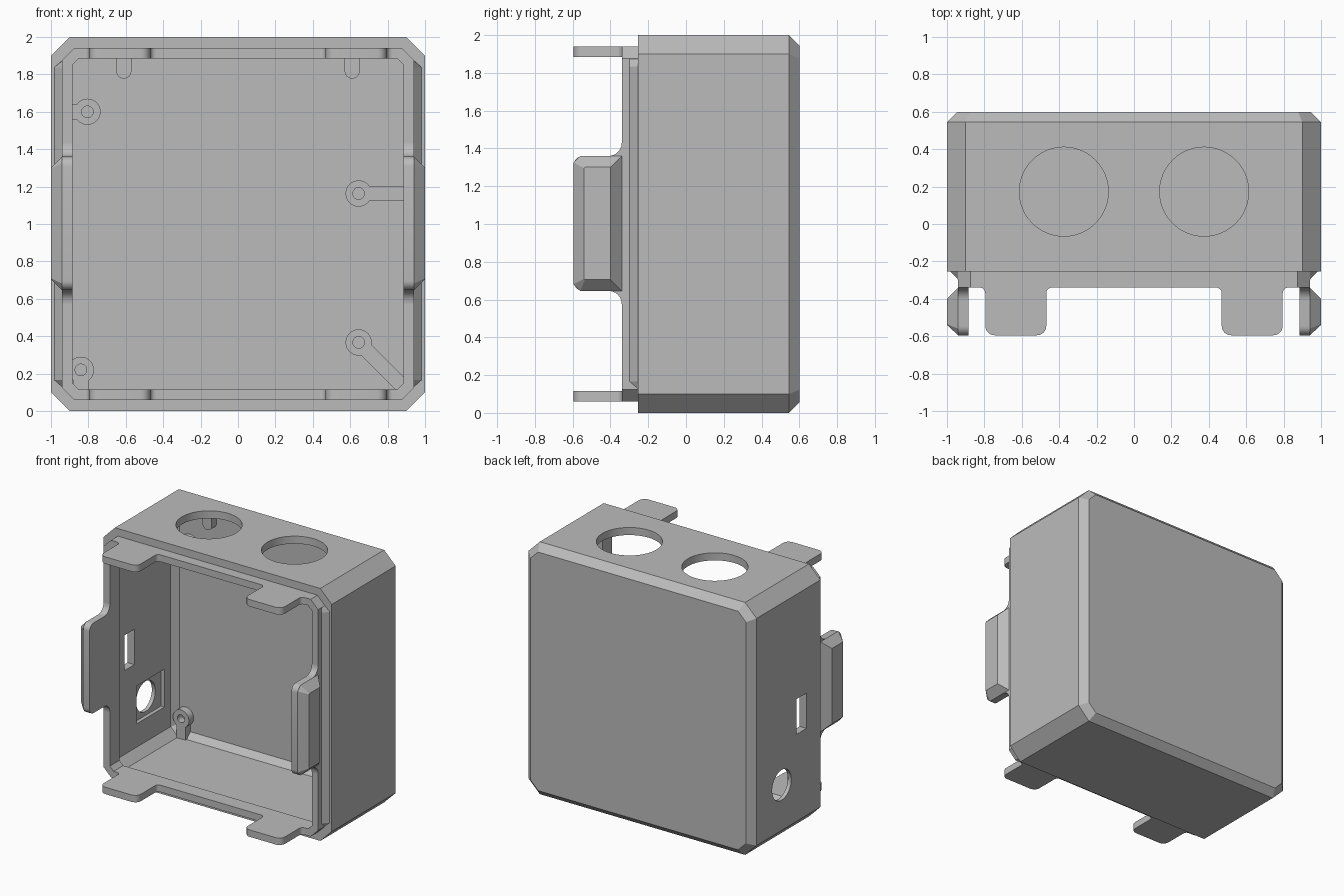
import bpy, bmesh
from math import cos, sin, pi, atan2, radians
from mathutils import Vector

if "Cube" in bpy.data.objects:
    bpy.data.objects.remove(bpy.data.objects["Cube"], do_unlink=True)

grey = bpy.data.materials.new("plain grey")
grey.use_nodes = True
grey.diffuse_color = (0.5, 0.5, 0.5, 1)
grey.node_tree.nodes["Principled BSDF"].inputs["Base Color"].default_value = (0.5, 0.5, 0.5, 1)


def loft(name, rings, caps=True):
    """Skin a list of equal-length point rings."""
    bm = bmesh.new()
    rows = [[bm.verts.new(p) for p in ring] for ring in rings]
    n = len(rows[0])
    for a, b in zip(rows, rows[1:]):
        for i in range(n):
            j = (i + 1) % n
            bm.faces.new((a[i], a[j], b[j], b[i]))
    if caps:
        bm.faces.new(rows[0])
        bm.faces.new(rows[-1])
    bmesh.ops.recalc_face_normals(bm, faces=bm.faces)
    mesh = bpy.data.meshes.new(name)
    bm.to_mesh(mesh)
    bm.free()
    mesh.materials.append(grey)
    obj = bpy.data.objects.new(name, mesh)
    bpy.context.collection.objects.link(obj)
    return obj


def smooth(obj):
    bpy.ops.object.select_all(action='DESELECT')
    obj.select_set(True)
    bpy.context.view_layer.objects.active = obj
    bpy.ops.object.shade_smooth_by_angle(angle=radians(30))


def octagon(inset, y):
    """Chamfered square in the xz plane, offset inwards from the case outline."""
    h = 1 - inset
    k = h - (0.1 - 0.586 * inset)
    pts = [(h, -k), (h, k), (k, h), (-k, h), (-h, k), (-h, -k), (-k, -h), (k, -h)]
    return [Vector((x, y, z + 1)) for x, z in pts]


def circle(x, z, r, y, n=32):
    return [Vector((x + r * cos(2 * pi * i / n), y, z + r * sin(2 * pi * i / n))) for i in range(n)]


def arc(cx, cy, r, a0, a1, n=6):
    return [(cx + r * cos(radians(a0 + (a1 - a0) * i / n)),
             cy + r * sin(radians(a0 + (a1 - a0) * i / n))) for i in range(n + 1)]


def tab_outline(w, d, r, f):
    """Tab with rounded tip corners and filleted root."""
    half = arc(w + f, f, f, 270, 180) + arc(w - r, d - r, r, 0, 90)
    return half + [(-u, v) for u, v in reversed(half)]


# Case: one continuous wall with back bevel, front lip and hollow inside
profile = [(0.055, 0.6), (0, 0.545), (0, -0.255), (0.06, -0.255), (0.06, -0.34),
           (0.115, -0.34), (0.115, -0.22), (0.06, -0.165), (0.06, 0.5), (0.105, 0.545)]
case = loft("case", [octagon(i, y) for i, y in profile])


# Openings cut through the walls
def cut(cutter):
    mod = case.modifiers.new("cut", 'BOOLEAN')
    mod.operation = 'DIFFERENCE'
    mod.solver = 'EXACT'
    mod.object = cutter
    cutter.hide_render = True
    bpy.ops.object.select_all(action='DESELECT')
    case.select_set(True)
    bpy.context.view_layer.objects.active = case
    bpy.ops.object.modifier_apply(modifier=mod.name)
    bpy.data.objects.remove(cutter, do_unlink=True)


def box(name, x0, x1, y0, y1, z0, z1):
    return loft(name, [[Vector((x, y, z)) for y, z in ((y0, z0), (y1, z0), (y1, z1), (y0, z1))]
                       for x in (x0, x1)])


for x in (-0.375, 0.375):
    cut(loft("top_hole_cutter", [[Vector((p.x, p.z, z)) for p in circle(x, 0.173, 0.238, 0, 48)]
                                 for z in (1.8, 2.1)]))
cut(box("slot_cutter", -1.1, -0.8, -0.08, 0.045, 0.79, 1.07))
cut(box("recess_cutter", -0.97, -0.8, 0.07, 0.42, 0.31, 0.61))
cut(loft("side_hole_cutter", [[Vector((x, p.x, p.z)) for p in circle(0.23, 0.46, 0.12, 0)]
                              for x in (-1.1, -0.8)]))
smooth(case)

# Flat tabs on the top and bottom of the lip
flat = tab_outline(0.163, 0.255, 0.05, 0.03)
for level, z0 in (("bottom", 0.06), ("top", 1.885)):
    for side, s in (("left", 1), ("right", -1)):
        smooth(loft(f"{level}_{side}_tab",
                    [[Vector((s * 0.632 + u, -0.34 - v, z)) for u, v in flat]
                     for z in (z0, z0 + 0.055)]))

# Side clips: plate, bevelled catch and sloping shoulder of the lip
plate = tab_outline(0.357, 0.255, 0.05, 0.07)


def catch_ring(x, y0, y1, w, c):
    pts = [(y1, -w), (y0 + c, -w), (y0, c - w), (y0, w - c), (y0 + c, w), (y1, w)]
    return [Vector((x, y, 1.003 + z)) for y, z in pts]


for side, s in (("left", 1), ("right", -1)):
    smooth(loft(f"{side}_clip_plate", [[Vector((s * x, -0.34 - v, 1.003 + u)) for u, v in plate]
                                       for x in (0.885, 0.94)]))
    loft(f"{side}_clip_catch", [catch_ring(s * 0.94, -0.595, -0.34, 0.357, 0.035),
                                catch_ring(s, -0.54, -0.4, 0.298, 0.005)])
    loft(f"{side}_lip_shoulder",
         [[Vector((s * 0.938, -0.3, z)), Vector((s * 0.938, -0.25, z)), Vector((s * x, -0.25, z))]
          for z, x in ((0.125, 0.94), (0.165, 0.985), (1.835, 0.985), (1.875, 0.94))])

# Screw posts and ribs standing on the inside of the back wall
FRONT, BACK = 0.485, 0.55


def arm(name, x, z, dx, dz, length, start):
    d = Vector((dx, 0, dz)).normalized()
    side = Vector((-d.z, 0, d.x)) * 0.04
    a, b = Vector((x, 0, z)) + d * start, Vector((x, 0, z)) + d * length
    loft(name, [[p + Vector((0, y, 0)) for p in (a - side, b - side, b + side, a + side)]
                for y in (FRONT, BACK)])


posts = [("upper_right", -0.805, 1.6, -1, 0, 0.14), ("middle_left", 0.645, 1.163, 1, 0, 0.3),
         ("lower_left", 0.645, 0.367, 1, -1, 0.385), ("lower_right", -0.84, 0.22, 0, -1, 0.165)]
for name, x, z, dx, dz, length in posts:
    smooth(loft(name + "_post", [circle(x, z, r, y) for r, y in
                                 ((0.07, BACK), (0.07, FRONT), (0.031, FRONT), (0.031, BACK))], False))
    arm(name + "_post_arm", x, z, dx, dz, length, 0.055)

for side, s in (("left", 1), ("right", -1)):
    outline = [(-0.04, 1.95)] + arc(0, 1.817, 0.04, 180, 360, 12) + [(0.04, 1.95)]
    smooth(loft(side + "_top_rib", [[Vector((s * 0.61 + u, y, z)) for u, z in outline]
                                    for y in (FRONT, BACK)]))
